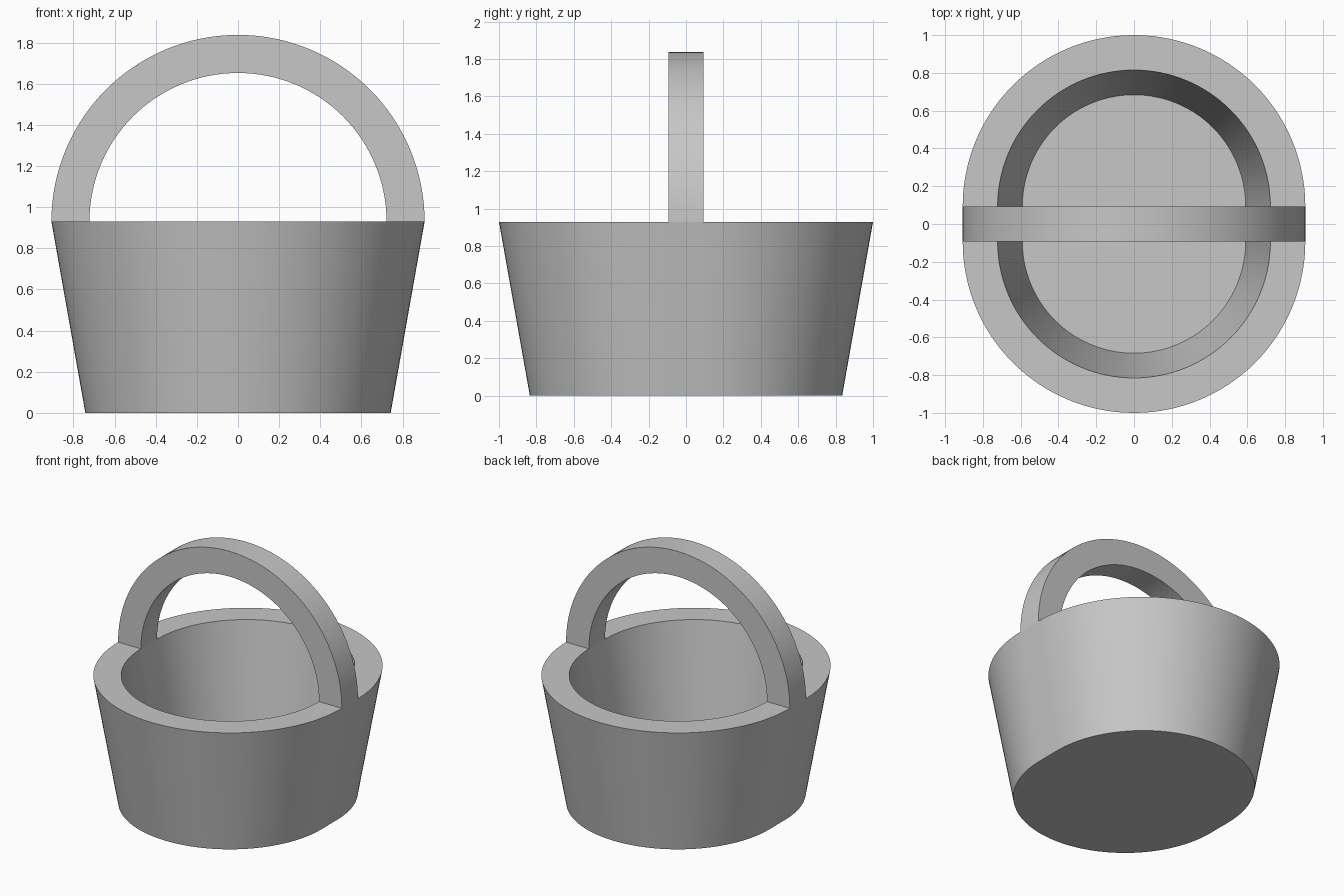
import bpy
import bmesh
from math import sin, cos, pi, radians

cube = bpy.data.objects.get("Cube")
if cube:
    bpy.data.objects.remove(cube, do_unlink=True)

HALF = 0.093        # half of the handle width and of the straight sides
RIM_Z = 0.93
RIM_OUT, RIM_IN = 0.907, 0.722
STEPS = 64          # segments per half circle

grey = bpy.data.materials.new("plain grey")
grey.use_nodes = True
grey.diffuse_color = (0.57, 0.57, 0.57, 1)
grey.node_tree.nodes["Principled BSDF"].inputs["Base Color"].default_value = grey.diffuse_color


def finish(name, bm):
    """Turn a bmesh into a smooth-shaded object with sharp rims."""
    bmesh.ops.recalc_face_normals(bm, faces=bm.faces)
    mesh = bpy.data.meshes.new(name)
    bm.to_mesh(mesh)
    bm.free()
    mesh.materials.append(grey)
    obj = bpy.data.objects.new(name, mesh)
    bpy.context.collection.objects.link(obj)
    bpy.ops.object.select_all(action='DESELECT')
    obj.select_set(True)
    bpy.context.view_layer.objects.active = obj
    bpy.ops.object.shade_smooth_by_angle(angle=radians(30))
    return obj


def bridge(bm, a, b, closed=True):
    """Join two rows of vertices with quads."""
    n = len(a)
    for i in range(n if closed else n - 1):
        j = (i + 1) % n
        bm.faces.new((a[i], a[j], b[j], b[i]))


def oval_ring(bm, radius, z):
    """Two half circles joined by short straight sides."""
    ring = []
    for side in (1, -1):
        for i in range(STEPS + 1):
            t = pi * i / STEPS
            ring.append(bm.verts.new((side * radius * cos(t),
                                      side * (radius * sin(t) + HALF), z)))
    return ring


# Tapered bucket: outer wall, flat rim, inner wall, floor
bm = bmesh.new()
profile = [(0.742, 0), (RIM_OUT, RIM_Z), (RIM_IN, RIM_Z), (0.591, 0.186)]
rings = [oval_ring(bm, r, z) for r, z in profile]
for lower, upper in zip(rings, rings[1:]):
    bridge(bm, lower, upper)
bm.faces.new(rings[0])
bm.faces.new(rings[-1])
finish("bucket", bm)

# Arched handle with a rectangular section, standing on the rim
bm = bmesh.new()
section = [(RIM_OUT, -HALF), (RIM_OUT, HALF), (RIM_IN, HALF), (RIM_IN, -HALF)]
rows = [[bm.verts.new((r * cos(pi * i / STEPS), y, RIM_Z + r * sin(pi * i / STEPS)))
         for i in range(STEPS + 1)] for r, y in section]
for k in range(4):
    bridge(bm, rows[k], rows[(k + 1) % 4], closed=False)
for end in (0, -1):
    bm.faces.new([row[end] for row in rows])
finish("handle", bm)
